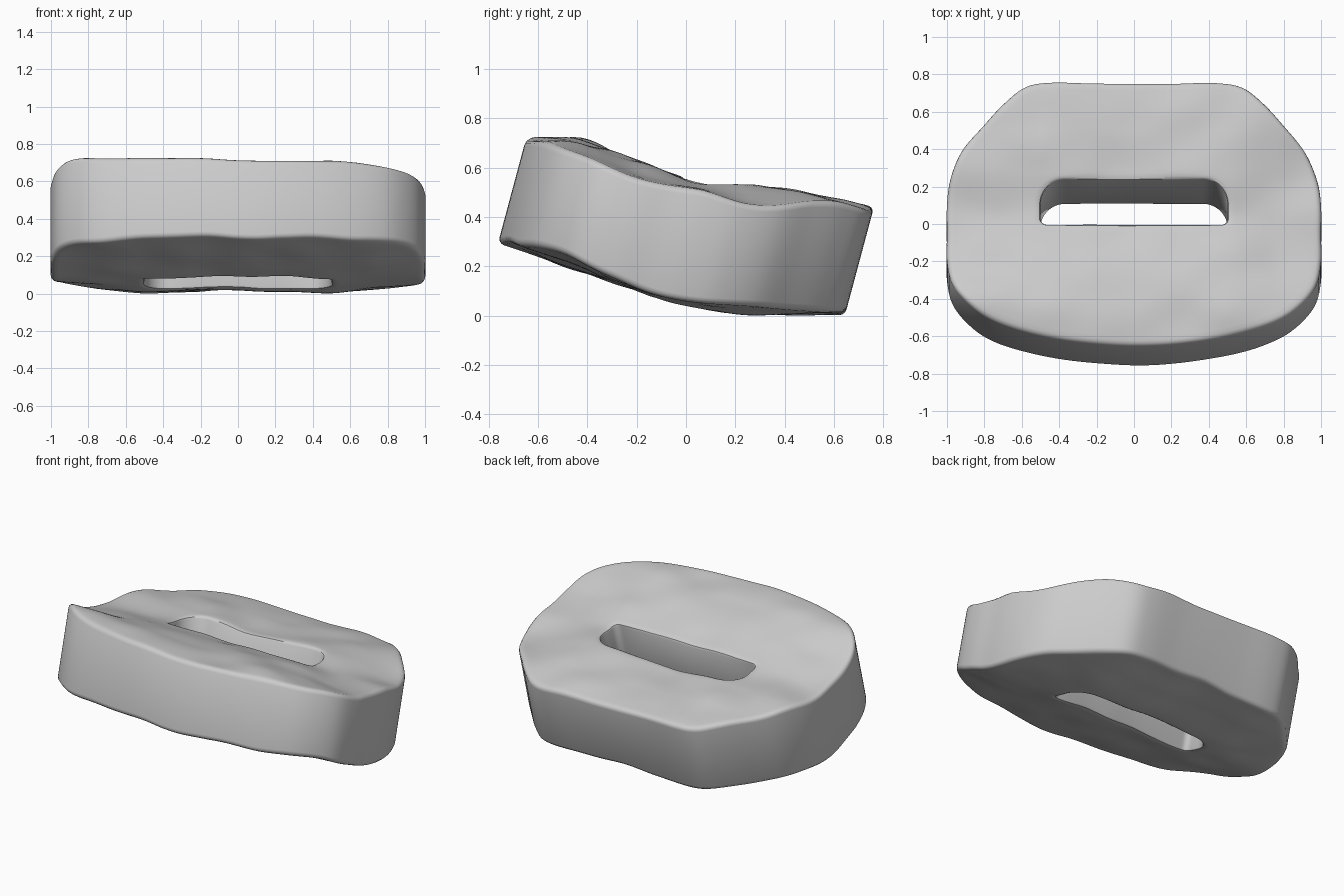
import bpy, bmesh, math
from mathutils import Vector, Matrix, noise

if "Cube" in bpy.data.objects:
    bpy.data.objects.remove(bpy.data.objects["Cube"])

HALF = 110       # samples along each half outline
RINGS = 26       # rings between the slot and the rim
TILT = math.radians(15)


def spline(p0, p1, p2, p3, t):
    return 0.5 * (2 * p1 + (p2 - p0) * t + (2 * p0 - 5 * p1 + 4 * p2 - p3) * t * t
                  + (3 * p1 - p0 - 3 * p2 + p3) * t ** 3)


def sample(vals, stops, s):
    """Smooth interpolation of vals placed at stops."""
    s = min(max(s, stops[0]), stops[-1])
    i = 0
    while i < len(stops) - 2 and s > stops[i + 1]:
        i += 1
    t = (s - stops[i]) / (stops[i + 1] - stops[i])
    get = lambda k: vals[min(max(k, 0), len(vals) - 1)]
    return spline(get(i - 1), get(i), get(i + 1), get(i + 2), t)


def resample(pts, n):
    """n + 1 points evenly spaced along a polyline."""
    d = [0]
    for a, b in zip(pts, pts[1:]):
        d.append(d[-1] + (b - a).length)
    out, i = [], 0
    for k in range(n + 1):
        s = d[-1] * k / n
        while i < len(d) - 2 and s > d[i + 1]:
            i += 1
        out.append(pts[i].lerp(pts[i + 1], (s - d[i]) / (d[i + 1] - d[i])))
    return out


def mirrored(half):
    return half + [Vector((-p.x, p.y)) for p in half[-2:0:-1]]


# Outer outline, right half, back to front
ctrl = [Vector(p) for p in [(0, .71), (.22, .71), (.45, .714), (.58, .69), (.69, .603), (.8, .485),
                            (.915, .35), (.98, .2), (1, .06), (1, -.1), (1, -.25), (.965, -.4),
                            (.86, -.525), (.72, -.605), (.5, -.67), (.25, -.708), (0, -.72)]]
fine = []
for i in range(len(ctrl) - 1):
    a = ctrl[i - 1] if i else Vector((-ctrl[1].x, ctrl[1].y))
    d = ctrl[i + 2] if i + 2 < len(ctrl) else Vector((-ctrl[-2].x, ctrl[-2].y))
    fine += [spline(a, ctrl[i], ctrl[i + 1], d, t / 10) for t in range(10)]
fine.append(ctrl[-1])
outer = mirrored(resample(fine, HALF))

# Slot outline, right half: wide curves at the back, tight corners in front
HW, BACK, FRONT = .5, .187, -.052


def arc(r, cy, a0):
    return [Vector((HW - r + r * math.cos(a0 - t * math.pi / 20), cy + r * math.sin(a0 - t * math.pi / 20)))
            for t in range(11)]


slot = ([Vector((0, BACK))] + arc(.13, BACK - .13, math.pi / 2) + arc(.035, FRONT + .035, 0)
        + [Vector((0, FRONT))])
inner = mirrored(resample(slot, HALF))

# Rough stone heights, rows front to back, columns left to right
XS = [-1, -.5, 0, .5, 1]
US = [-.72, -.5, -.25, 0, .25, .5, .72]
TOP = [[.165, .185, .17, .165, .14], [.23, .225, .205, .20, .15], [.18, .20, .20, .195, .125],
       [.17, .185, .18, .18, .15], [.22, .235, .21, .23, .15], [.245, .255, .245, .255, .21],
       [.25, .26, .262, .255, .24]]
BOT = [[-.23, -.25, -.263, -.25, -.23], [-.235, -.275, -.28, -.275, -.23], [-.27, -.30, -.295, -.30, -.275],
       [-.295, -.315, -.305, -.315, -.30], [-.25, -.305, -.285, -.305, -.265], [-.20, -.24, -.225, -.24, -.20],
       [-.15, -.18, -.17, -.18, -.15]]


def height(table, x, u, seed):
    h = sample([sample(r, XS, x) for r in table], US, u)
    return h + .014 * noise.noise(Vector((x * 4, u * 4.5, seed)))


def ring_profile():
    """(fraction from slot to rim, inset from rim, height drop) for each ring."""
    prof = [(0, 0, .016), (.01, 0, .006), (.035, 0, .001)]
    prof += [(.035 + .965 * k / RINGS, .025, 0) for k in range(1, RINGS + 1)]
    for a in (30, 60, 90):
        a = math.radians(a)
        prof.append((1, .025 * (1 - math.sin(a)), .025 * (1 - math.cos(a))))
    return prof


bm = bmesh.new()
N = len(outer)


def build_side(table, sign, seed):
    rings = []
    for f, inset, drop in ring_profile():
        ring = []
        for i in range(N):
            way = outer[i] - inner[i]
            p = inner[i] + (way - way.normalized() * inset) * f
            h = height(table, p.x, p.y, seed) - sign * drop
            ring.append(bm.verts.new((p.x, p.y, h)))
        rings.append(ring)
    return rings


def bridge(a, b):
    for i in range(N):
        j = (i + 1) % N
        bm.faces.new((a[i], a[j], b[j], b[i]))


# Top and bottom skins, then outer wall and slot wall
top = build_side(TOP, 1, 3.3)
bottom = build_side(BOT, -1, 7.6)
for side in (top, bottom):
    for a, b in zip(side, side[1:]):
        bridge(a, b)
bridge(top[-1], bottom[-1])
bridge(top[0], bottom[0])
bmesh.ops.recalc_face_normals(bm, faces=bm.faces)

# Tilt the slab, then stand it on the ground and centre it
bmesh.ops.rotate(bm, verts=bm.verts, cent=(0, 0, 0), matrix=Matrix.Rotation(-TILT, 3, 'X'))
ys = [v.co.y for v in bm.verts]
zmin = min(v.co.z for v in bm.verts)
bmesh.ops.translate(bm, verts=bm.verts, vec=(0, -(min(ys) + max(ys)) / 2, -zmin))

mesh = bpy.data.meshes.new("stone_slab")
bm.to_mesh(mesh)
bm.free()
slab = bpy.data.objects.new("stone_slab", mesh)
bpy.context.collection.objects.link(slab)

stone = bpy.data.materials.new("stone_grey")
stone.diffuse_color = (.6, .6, .6, 1)
stone.use_nodes = True
stone.node_tree.nodes["Principled BSDF"].inputs["Base Color"].default_value = stone.diffuse_color
mesh.materials.append(stone)

bpy.context.view_layer.objects.active = slab
slab.select_set(True)
bpy.ops.object.shade_smooth_by_angle(angle=math.radians(35))
